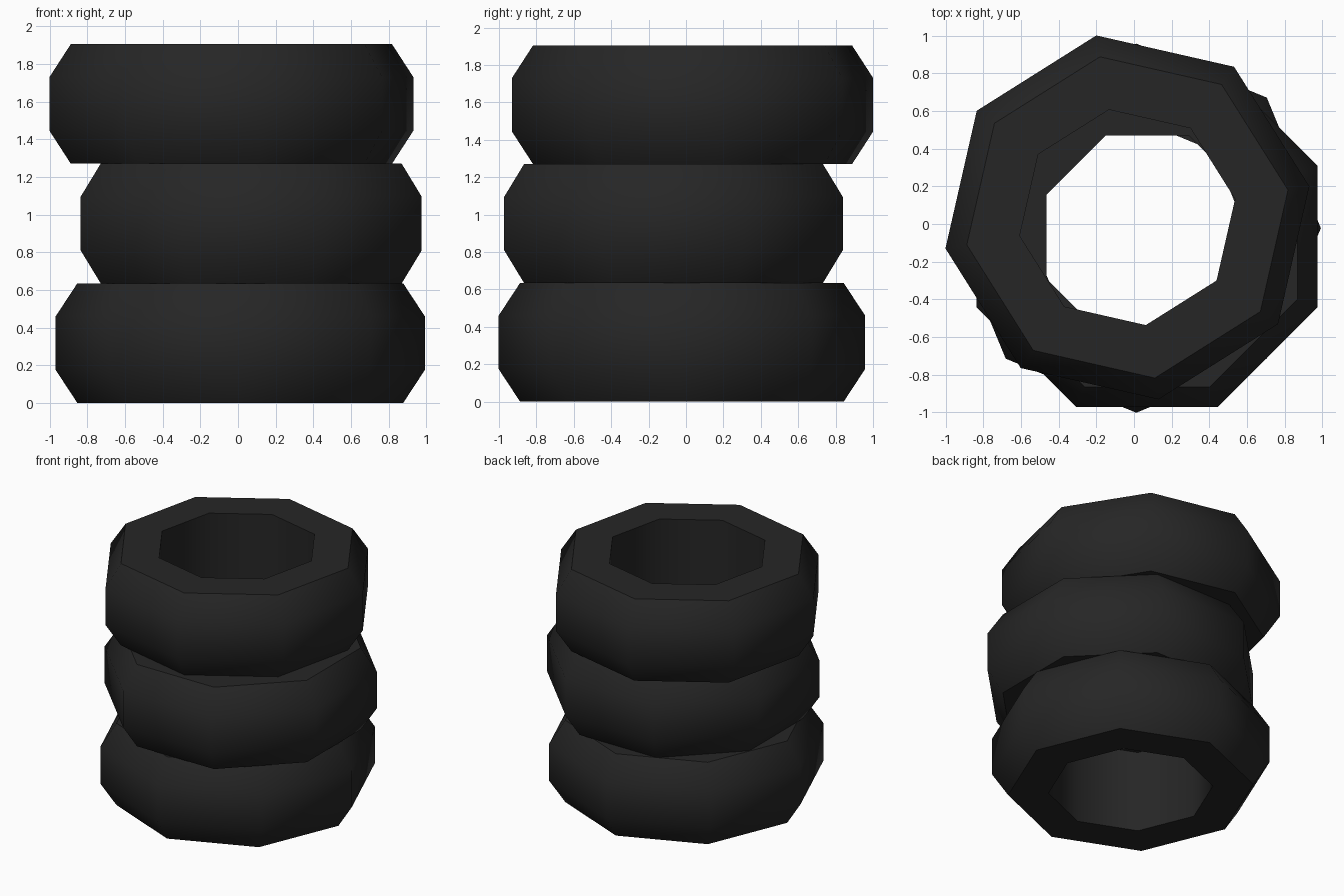
import bpy
import bmesh
from math import cos, sin, pi, radians

cube = bpy.data.objects.get("Cube")
if cube:
    bpy.data.objects.remove(cube, do_unlink=True)

SIDES = 8
HEIGHT = 0.635
# Tyre cross-section as (radius, height), closed around the hole
PROFILE = [(0.58, 0), (0.865, 0), (0.98, 0.175),
           (0.98, 0.46), (0.865, HEIGHT), (0.58, HEIGHT)]

# Black rubber
rubber = bpy.data.materials.new("black_rubber")
rubber.use_nodes = True
colour = (0.019, 0.019, 0.019, 1)
rubber.diffuse_color = colour
bsdf = rubber.node_tree.nodes["Principled BSDF"]
bsdf.inputs["Base Color"].default_value = colour
bsdf.inputs["Roughness"].default_value = 0.9


def make_tyre(name, location, turn):
    """Sweep the cross-section around eight corners."""
    bm = bmesh.new()
    slices = []
    for i in range(SIDES):
        a = 2 * pi * i / SIDES + radians(turn)
        slices.append([bm.verts.new((r * cos(a), r * sin(a), z)) for r, z in PROFILE])
    n = len(PROFILE)
    for i in range(SIDES):
        here, there = slices[i], slices[(i + 1) % SIDES]
        for j in range(n):
            k = (j + 1) % n
            bm.faces.new((here[j], there[j], there[k], here[k]))
    bmesh.ops.recalc_face_normals(bm, faces=bm.faces)
    mesh = bpy.data.meshes.new(name)
    bm.to_mesh(mesh)
    bm.free()
    mesh.materials.append(rubber)
    tyre = bpy.data.objects.new(name, mesh)
    tyre.location = location
    bpy.context.collection.objects.link(tyre)

    # Round tread, crisp rims
    bpy.ops.object.select_all(action='DESELECT')
    tyre.select_set(True)
    bpy.context.view_layer.objects.active = tyre
    bpy.ops.object.shade_smooth_by_angle(angle=radians(50))


# Loosely stacked tyres, each shifted and turned
make_tyre("bottom_tyre", (0.012, -0.022, 0), 0)
make_tyre("middle_tyre", (0.07, -0.067, HEIGHT), 22.5)
make_tyre("top_tyre", (-0.035, 0.035, 2 * HEIGHT), 9.7)
